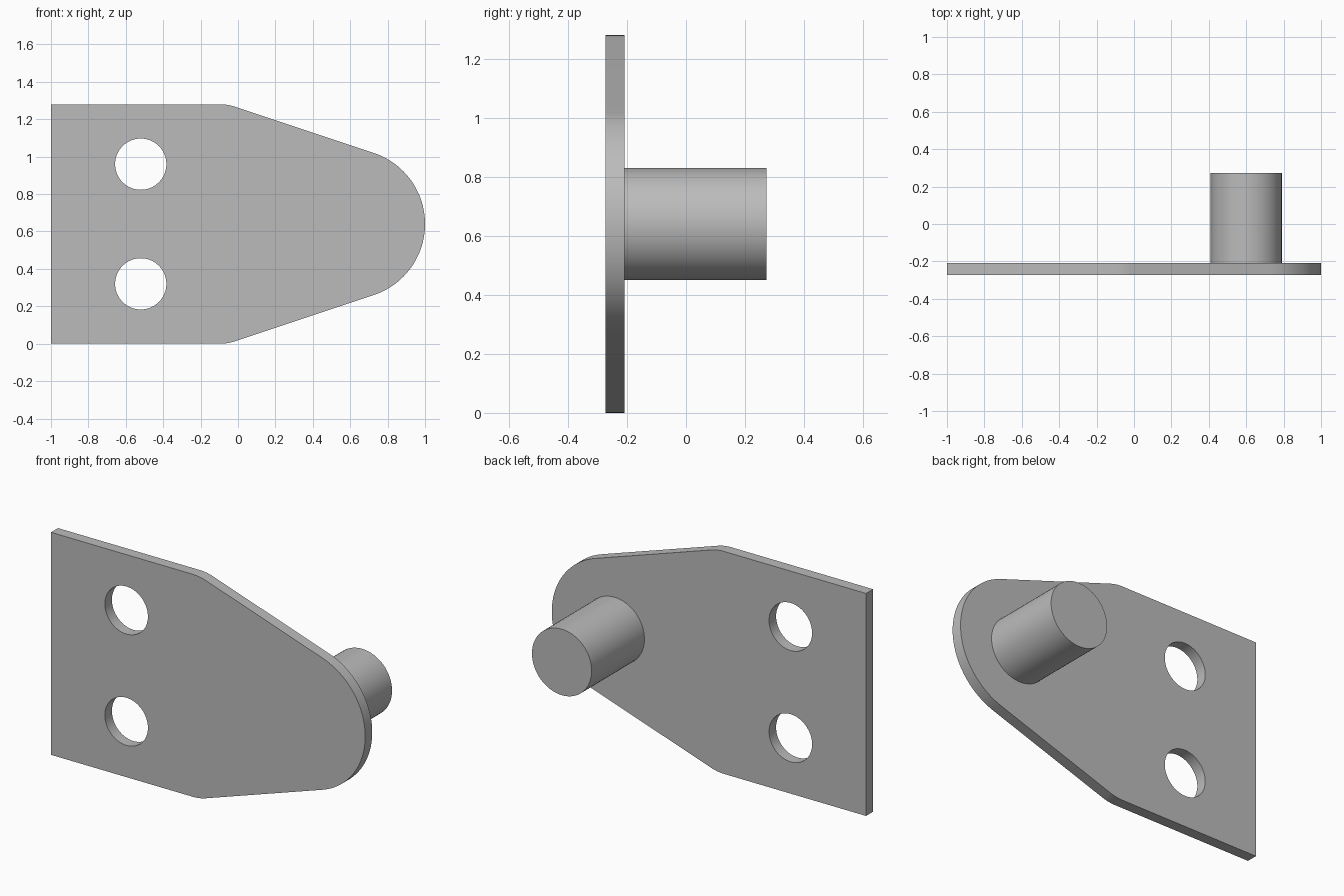
import bpy, bmesh
from math import sin, cos, tan, atan, pi
from mathutils import Vector

cube = bpy.data.objects.get("Cube")
if cube:
    bpy.data.objects.remove(cube, do_unlink=True)

grey = bpy.data.materials.new("plain grey")
grey.use_nodes = True
colour = (0.5, 0.5, 0.5, 1)
grey.diffuse_color = colour
grey.node_tree.nodes["Principled BSDF"].inputs["Base Color"].default_value = colour

MID_Z = 0.64          # height of the symmetry line
NOSE_X, NOSE_R = 0.6, 0.4
TAPER = atan(1 / 3)   # slope of the tapered edges
FRONT, PLATE_BACK, PIN_END = -0.272, -0.208, 0.272


def arc(cx, cz, r, start, end, n):
    """Points along an arc, as (x, z) pairs."""
    angles = [start + (end - start) * i / n for i in range(n + 1)]
    return [(cx + r * cos(a), cz + r * sin(a)) for a in angles]


def circle(cx, cz, r, n=64):
    return arc(cx, cz, r, 0, 2 * pi, n)[:-1]


def extruded(name, loops, y0, y1):
    """Fill the first loop, leaving the others as holes, and extrude along y."""
    bm = bmesh.new()
    edges = []
    for loop in loops:
        vs = [bm.verts.new((x, y0, z)) for x, z in loop]
        edges += [bm.edges.new((v, vs[i - 1])) for i, v in enumerate(vs)]
    bmesh.ops.triangle_fill(bm, use_beauty=True, edges=edges)
    new = bmesh.ops.extrude_face_region(bm, geom=bm.faces[:])["geom"]
    bmesh.ops.translate(bm, vec=Vector((0, y1 - y0, 0)),
                        verts=[g for g in new if isinstance(g, bmesh.types.BMVert)])
    bmesh.ops.recalc_face_normals(bm, faces=bm.faces[:])
    mesh = bpy.data.meshes.new(name)
    bm.to_mesh(mesh)
    bm.free()
    mesh.materials.append(grey)
    obj = bpy.data.objects.new(name, mesh)
    bpy.context.collection.objects.link(obj)
    bpy.ops.object.select_all(action="DESELECT")
    obj.select_set(True)
    bpy.context.view_layer.objects.active = obj
    bpy.ops.object.shade_smooth_by_angle(angle=pi / 6)
    return obj


# Plate outline: upper half from the nose to the square end, then mirrored
tangent = pi / 2 - TAPER
tip_x = NOSE_X + NOSE_R * cos(tangent)
tip_z = NOSE_R * sin(tangent)
corner_x = tip_x - (MID_Z - tip_z) / tan(TAPER)
BEND_R = 0.26
bend_x = corner_x - BEND_R * tan(TAPER / 2)
upper = arc(NOSE_X, 0, NOSE_R, 0, tangent, 24)
upper += arc(bend_x, MID_Z - BEND_R, BEND_R, tangent, pi / 2, 8)
upper.append((-1, MID_Z))
lower = [(x, -z) for x, z in reversed(upper[1:])]
outline = [(x, z + MID_Z) for x, z in upper + lower]

# Mounting plate with two bolt holes
holes = [circle(-0.52, MID_Z + side * 0.32, 0.137) for side in (1, -1)]
extruded("mounting_plate", [outline] + holes, FRONT, PLATE_BACK)

# Round pin on the back of the plate
extruded("pin", [circle(NOSE_X, MID_Z, 0.19)], PLATE_BACK, PIN_END)
